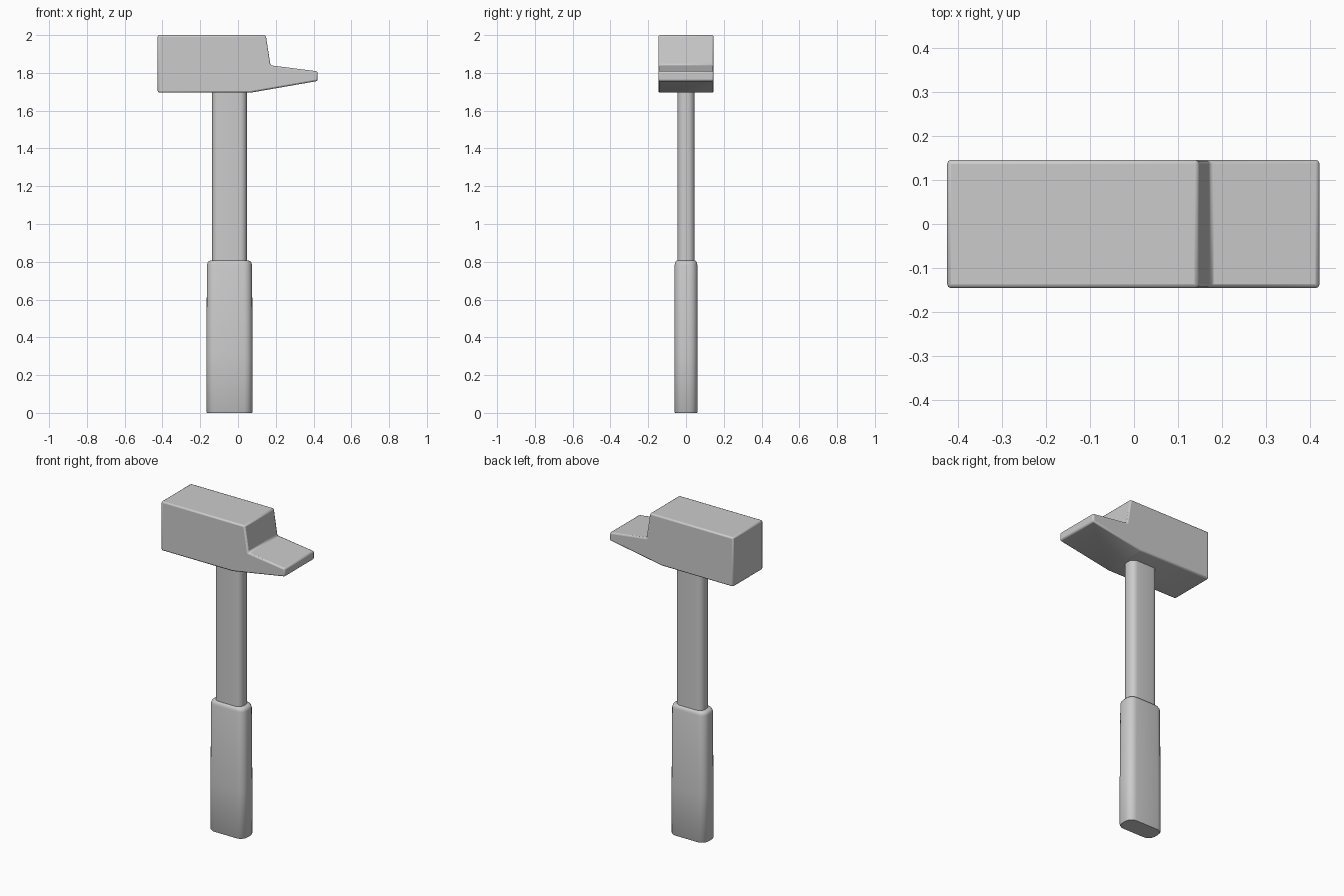
import bpy, bmesh, math

if "Cube" in bpy.data.objects:
    bpy.data.objects.remove(bpy.data.objects["Cube"])

CX = -0.045  # handle axis


def finish(name, bm, angle=35):
    bmesh.ops.recalc_face_normals(bm, faces=bm.faces)
    me = bpy.data.meshes.new(name)
    bm.to_mesh(me)
    bm.free()
    ob = bpy.data.objects.new(name, me)
    bpy.context.collection.objects.link(ob)
    bpy.ops.object.select_all(action='DESELECT')
    ob.select_set(True)
    bpy.context.view_layer.objects.active = ob
    bpy.ops.object.shade_smooth_by_angle(angle=math.radians(angle))
    return ob


def ring(bm, hx, hy, r, z, steps=5):
    """Rounded rectangle loop around the handle axis."""
    verts = []
    for k, (sx, sy) in enumerate(((1, 1), (-1, 1), (-1, -1), (1, -1))):
        for i in range(steps + 1):
            a = math.pi / 2 * (k + i / steps)
            verts.append(bm.verts.new((CX + sx * (hx - r) + r * math.cos(a),
                                       sy * (hy - r) + r * math.sin(a), z)))
    return verts


def loft(name, sections):
    bm = bmesh.new()
    rings = [ring(bm, *s) for s in sections]
    for a, b in zip(rings, rings[1:]):
        for i in range(len(a)):
            j = (i + 1) % len(a)
            bm.faces.new((a[i], a[j], b[j], b[i]))
    bm.faces.new(rings[0])
    bm.faces.new(rings[-1])
    return finish(name, bm)


# head: side profile extruded across the width, with softened edges
profile = [(-0.425, 1.695), (0.065, 1.695), (0.422, 1.757), (0.422, 1.808),
           (0.172, 1.84), (0.147, 2.0), (-0.425, 2.0)]
bm = bmesh.new()
face = bm.faces.new([bm.verts.new((x, -0.146, z)) for x, z in profile])
ext = bmesh.ops.extrude_face_region(bm, geom=[face])
bmesh.ops.translate(bm, vec=(0, 0.292, 0),
                    verts=[v for v in ext['geom'] if isinstance(v, bmesh.types.BMVert)])
head = finish("hammer_head", bm)
bev = head.modifiers.new("edge_bevel", 'BEVEL')
bev.width = 0.009
bev.segments = 2
bev.limit_method = 'ANGLE'
bev.angle_limit = math.radians(5)

# shaft
loft("shaft", [(0.092, 0.045, 0.036, 0.78), (0.092, 0.045, 0.036, 1.72)])

# grip sleeve with rounded top rim
loft("grip", [(0.119, 0.058, 0.044, 0.0), (0.123, 0.061, 0.046, 0.006),
              (0.123, 0.061, 0.046, 0.3), (0.119, 0.06, 0.045, 0.785),
              (0.116, 0.057, 0.043, 0.796), (0.109, 0.053, 0.04, 0.804),
              (0.095, 0.047, 0.037, 0.808)])
